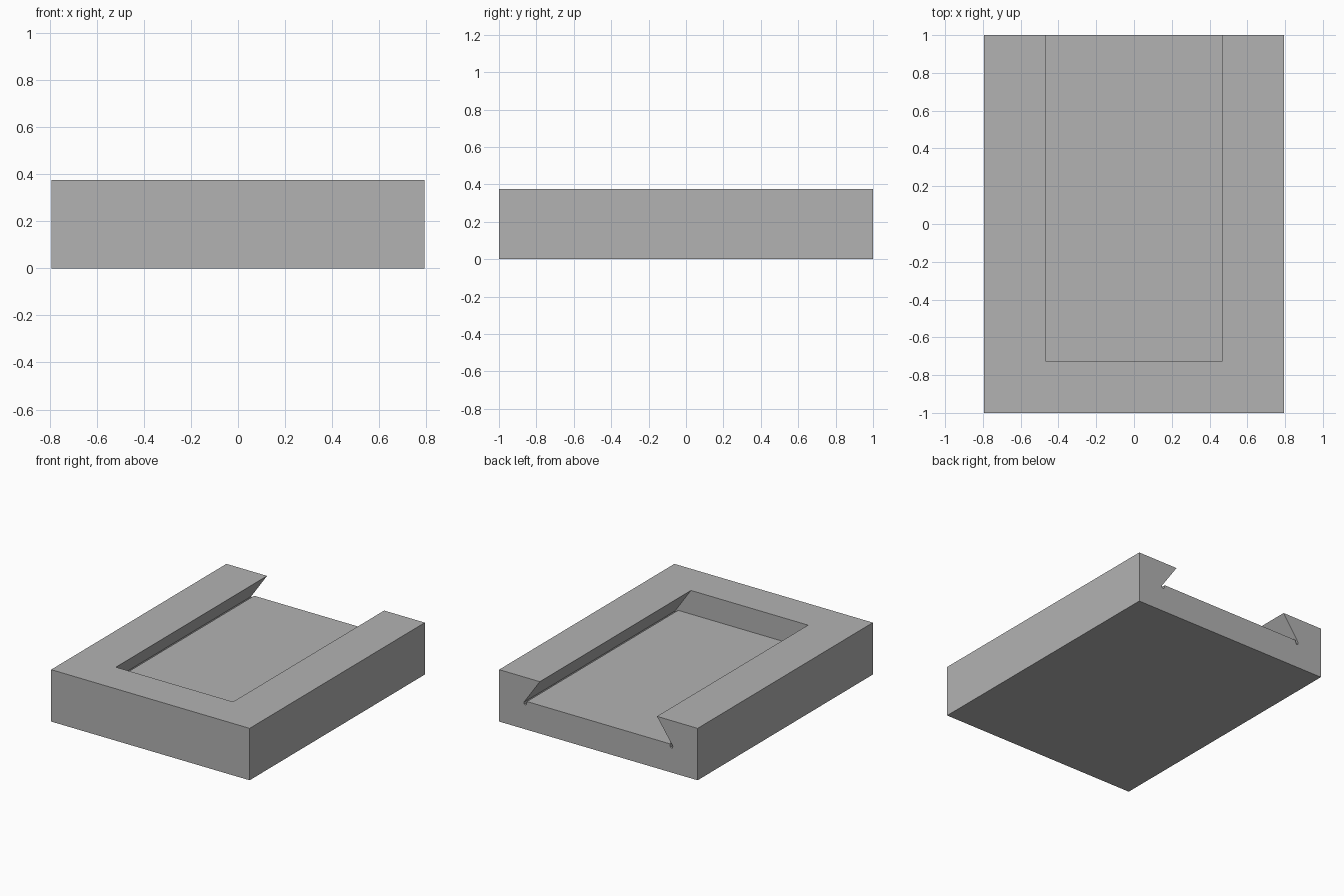
import bpy
import bmesh

if "Cube" in bpy.data.objects:
    bpy.data.objects.remove(bpy.data.objects["Cube"], do_unlink=True)

HALF_X, HALF_Y, HEIGHT = 0.793, 1.0, 0.375
SLOT_END = -0.725


def make_material(name, value):
    mat = bpy.data.materials.new(name)
    mat.use_nodes = True
    colour = (value, value, value, 1)
    mat.diffuse_color = colour
    mat.node_tree.nodes["Principled BSDF"].inputs["Base Color"].default_value = colour
    return mat


def extrude_profile(name, profile, y_start, y_end, mat):
    """Extrude an (x, z) outline along y into a closed solid."""
    bm = bmesh.new()
    face = bm.faces.new([bm.verts.new((x, y_start, z)) for x, z in profile])
    moved = bmesh.ops.extrude_face_region(bm, geom=[face])["geom"]
    verts = [v for v in moved if isinstance(v, bmesh.types.BMVert)]
    bmesh.ops.translate(bm, verts=verts, vec=(0, y_end - y_start, 0))
    bmesh.ops.recalc_face_normals(bm, faces=bm.faces)
    mesh = bpy.data.meshes.new(name)
    bm.to_mesh(mesh)
    bm.free()
    mesh.materials.append(mat)
    obj = bpy.data.objects.new(name, mesh)
    bpy.context.collection.objects.link(obj)
    return obj


def mirrored(half):
    return half + [(-x, z) for x, z in reversed(half)]


grey = make_material("grey", 0.448)

# Solid rectangular base
base = extrude_profile("slotted_base",
                       mirrored([(HALF_X, 0), (HALF_X, HEIGHT)]),
                       -HALF_Y, HALF_Y, grey)

# Dovetail slot with a small relief groove in each lower corner, open at the back
overshoot = 0.1
slot_half = [
    (0.468, HEIGHT + overshoot), (0.468, HEIGHT), (0.595, 0.193),
    (0.592, 0.178), (0.583, 0.175), (0.575, 0.181), (0.571, 0.204),
]
cutter = extrude_profile("slot_cutter", mirrored(slot_half),
                         SLOT_END, HALF_Y + overshoot, grey)
cutter.hide_render = True

# Cut the slot and discard the cutter
cut = base.modifiers.new("dovetail_slot", "BOOLEAN")
cut.operation = "DIFFERENCE"
cut.solver = "EXACT"
cut.object = cutter
bpy.context.view_layer.objects.active = base
bpy.ops.object.modifier_apply(modifier=cut.name)
bpy.data.objects.remove(cutter, do_unlink=True)
